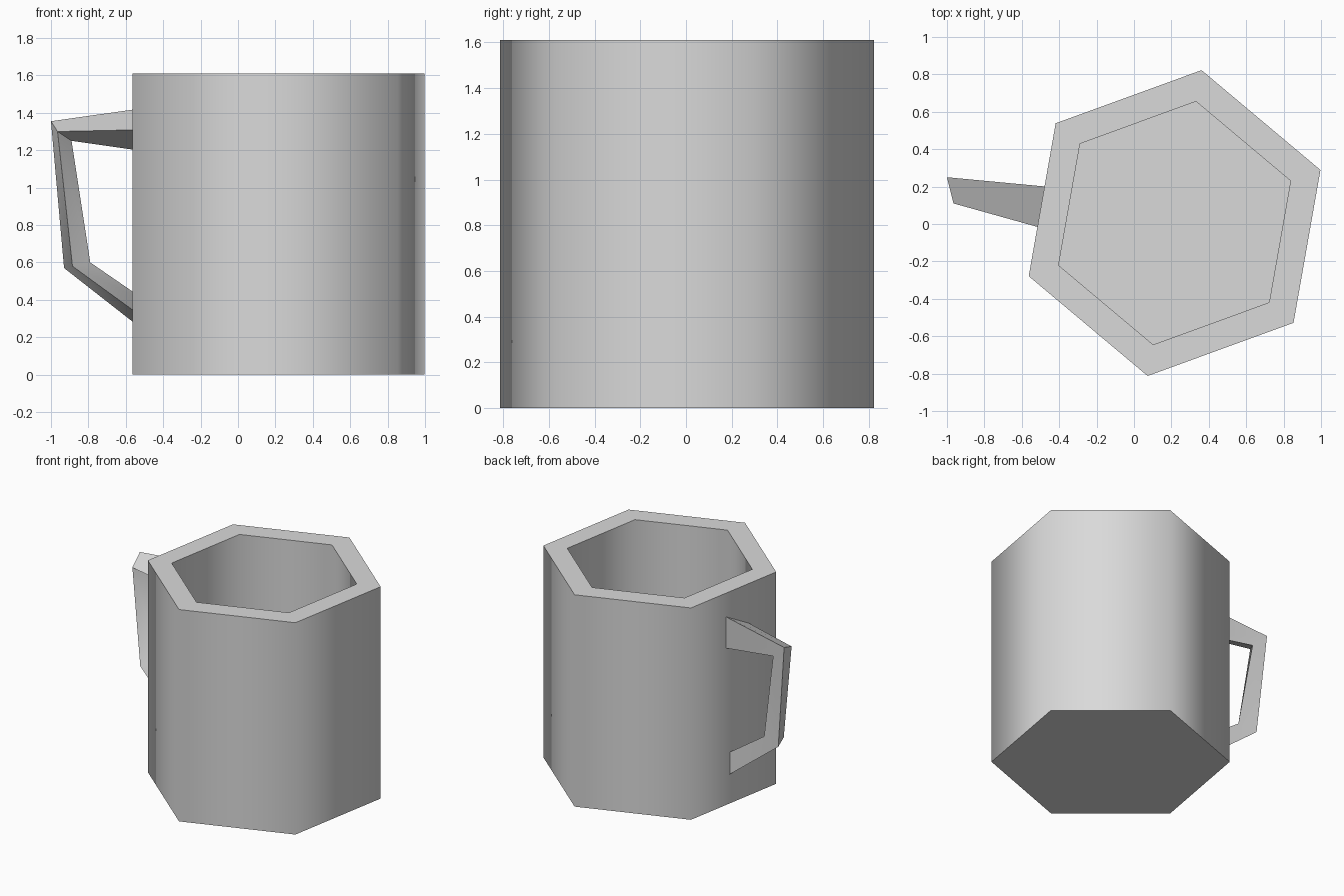
import bpy, bmesh, math

if "Cube" in bpy.data.objects:
    bpy.data.objects.remove(bpy.data.objects["Cube"])

grey = bpy.data.materials.new("light grey")
grey.diffuse_color = (0.7, 0.7, 0.7, 1)
grey.use_nodes = True
grey.node_tree.nodes["Principled BSDF"].inputs["Base Color"].default_value = grey.diffuse_color

CENTRE = (0.217, 0.005)
HEIGHT = 1.61
FLOOR = 0.17


def finish(name, bm):
    """Turn a bmesh into a shaded object."""
    bmesh.ops.recalc_face_normals(bm, faces=bm.faces)
    mesh = bpy.data.meshes.new(name)
    bm.to_mesh(mesh)
    bm.free()
    mesh.materials.append(grey)
    obj = bpy.data.objects.new(name, mesh)
    bpy.context.collection.objects.link(obj)
    bpy.ops.object.select_all(action='DESELECT')
    bpy.context.view_layer.objects.active = obj
    obj.select_set(True)
    bpy.ops.object.shade_smooth_by_angle(angle=math.radians(70))
    return obj


def skin(bm, rings):
    """Bridge successive closed rings of vertices."""
    for a, b in zip(rings, rings[1:]):
        for i in range(len(a)):
            j = (i + 1) % len(a)
            bm.faces.new((a[i], a[j], b[j], b[i]))


# Mug body: six-sided cup, outer wall, rim, inner wall and floor
bm = bmesh.new()
rings = []
for radius, z in ((0.83, 0), (0.83, HEIGHT), (0.66, HEIGHT), (0.66, FLOOR)):
    angles = [math.radians(20 + 60 * i) for i in range(6)]
    rings.append([bm.verts.new((CENTRE[0] + radius * math.cos(a),
                                CENTRE[1] + radius * math.sin(a), z)) for a in angles])
skin(bm, rings)
bm.faces.new(rings[0])
bm.faces.new(rings[-1])
finish("mug_body", bm)

# Handle: triangular section (outer back, front, inner back) along four stations
bm = bmesh.new()
stations = (
    ((-0.47, 0.20, 1.43), (-0.50, -0.02, 1.31), (-0.47, 0.20, 1.19)),
    ((-1.00, 0.25, 1.355), (-0.965, 0.11, 1.30), (-0.89, 0.225, 1.25)),
    ((-0.93, 0.22, 0.57), (-0.885, 0.09, 0.58), (-0.79, 0.19, 0.60)),
    ((-0.47, 0.165, 0.21), (-0.50, -0.02, 0.30), (-0.47, 0.165, 0.38)),
)
rings = [[bm.verts.new(p) for p in s] for s in stations]
skin(bm, rings)
bm.faces.new(rings[0])
bm.faces.new(rings[-1])
finish("handle", bm)
